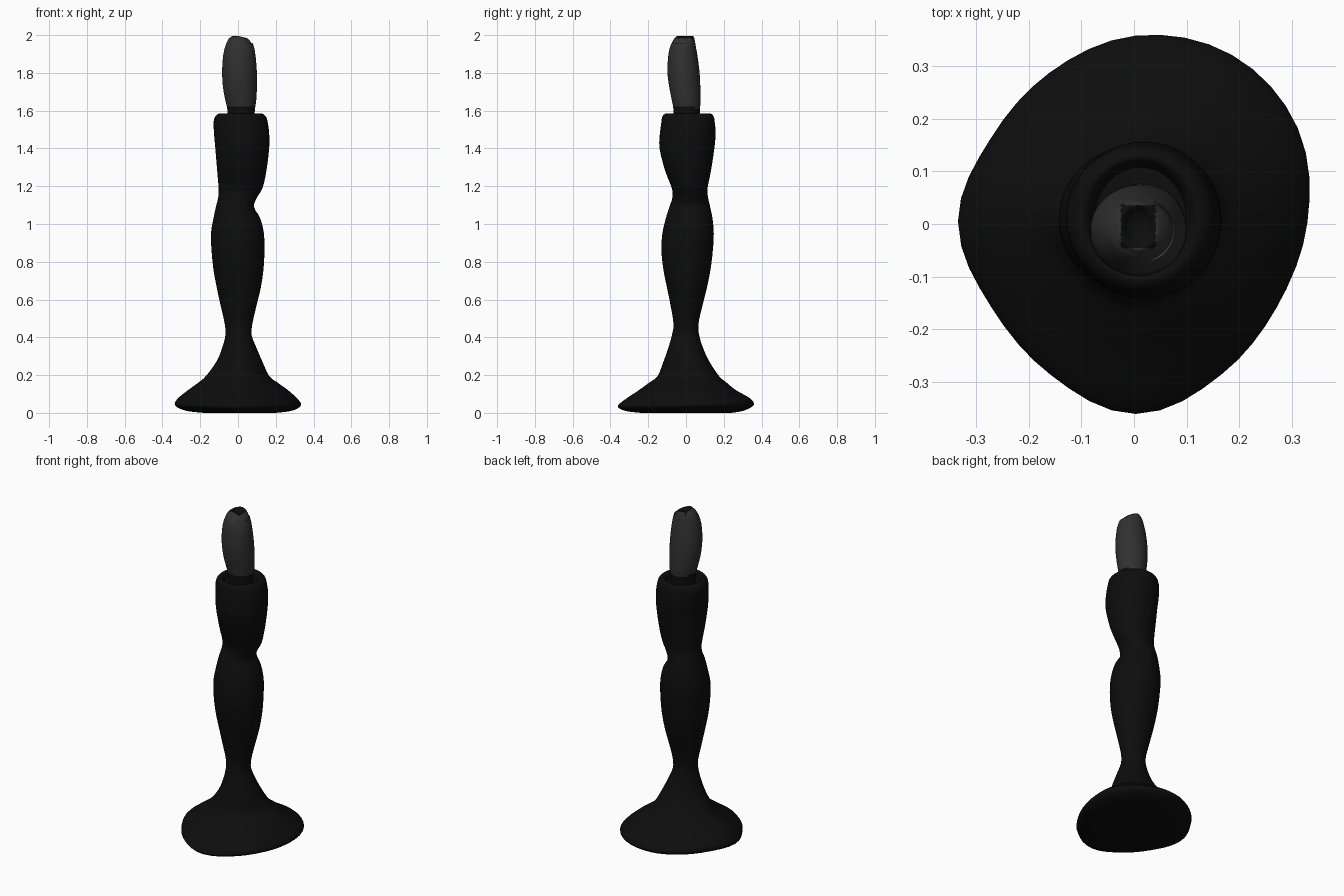
import bpy, bmesh, math

if "Cube" in bpy.data.objects:
    bpy.data.objects.remove(bpy.data.objects["Cube"])

SIDES = 48
# Outline radii of the lopsided foot, every 30 degrees
FOOT = [.325, .355, .365, .352, .325, .315, .335, .315, .325, .355, .325, .31]


def material(name, value):
    m = bpy.data.materials.new(name)
    m.diffuse_color = (value, value, value, 1)
    m.use_nodes = True
    m.node_tree.nodes["Principled BSDF"].inputs["Base Color"].default_value = m.diffuse_color
    return m


black = material("black", 0.004)
wax = material("charcoal wax", 0.03)


def spline(a, b, c, d, t):
    return 0.5 * (2 * b + (c - a) * t + (2 * a - 5 * b + 4 * c - d) * t * t
                  + (3 * b - a - 3 * c + d) * t ** 3)


def smooth_rings(rings, steps):
    out = []
    for i in range(len(rings) - 1):
        four = [rings[max(0, min(len(rings) - 1, i + k))] for k in (-1, 0, 1, 2)]
        for s in range(steps):
            out.append([spline(*v, s / steps) for v in zip(*four)])
    return out + [list(rings[-1])]


def foot_outline():
    pts = []
    for i in range(SIDES):
        a = i / SIDES * 12
        k, t = int(a), a % 1
        r = spline(*[FOOT[(k + j) % 12] for j in (-1, 0, 1, 2)], t)
        ang = i / SIDES * math.tau
        pts.append((r * math.cos(ang), r * math.sin(ang)))
    for_axis = []
    for axis in zip(*pts):
        lo, hi = min(axis), max(axis)
        for_axis.append([2 * (v - lo) / (hi - lo) - 1 for v in axis])
    return list(zip(*for_axis))


OUTLINE = foot_outline()


def loft(name, rings, mats, steps=3, blend=lambda z: 0, shift=lambda x, z: 0, rule=None):
    """Skin a stack of rings given as z, x min, x max, y min, y max."""
    bm = bmesh.new()
    loops = []
    for z, x0, x1, y0, y1 in smooth_rings(rings, steps):
        w, loop = blend(z), []
        for i, (ox, oy) in enumerate(OUTLINE):
            ang = i / SIDES * math.tau
            u = math.cos(ang) * (1 - w) + ox * w
            v = math.sin(ang) * (1 - w) + oy * w
            x = (x0 + x1) / 2 + u * (x1 - x0) / 2
            y = (y0 + y1) / 2 + v * (y1 - y0) / 2
            loop.append(bm.verts.new((x, y, z + shift(x, z))))
        loops.append(loop)
    for a, b in zip(loops, loops[1:]):
        for i in range(SIDES):
            j = (i + 1) % SIDES
            bm.faces.new((a[i], a[j], b[j], b[i]))
    bm.faces.new(loops[0][::-1])
    bm.faces.new(loops[-1])
    for f in bm.faces:
        f.smooth = True
        if rule:
            f.material_index = rule(f.calc_center_median())
    me = bpy.data.meshes.new(name)
    bm.to_mesh(me)
    bm.free()
    for m in mats:
        me.materials.append(m)
    ob = bpy.data.objects.new(name, me)
    bpy.context.collection.objects.link(ob)
    bpy.context.view_layer.objects.active = ob
    ob.select_set(True)
    bpy.ops.object.shade_smooth_by_angle(angle=math.radians(50))
    ob.select_set(False)


# Spreading foot and its underside
foot = [
    (.0, -.18, .20, -.24, .24), (.01, -.27, .28, -.32, .30),
    (.03, -.322, .325, -.36, .345), (.05, -.335, .333, -.35, .36),
    (.08, -.315, .31, -.31, .335), (.12, -.265, .265, -.25, .265),
    (.16, -.21, .21, -.195, .215), (.195, -.17, .165, -.15, .175)]
# Wavy stem, swelling twice up to the socket
stem = [
    (.27, -.115, .13, -.12, .125), (.34, -.085, .10, -.095, .092),
    (.41, -.067, .073, -.075, .07), (.47, -.07, .076, -.066, .066),
    (.56, -.09, .096, -.08, .085), (.66, -.112, .12, -.1, .11),
    (.76, -.13, .135, -.12, .13), (.86, -.14, .14, -.13, .142),
    (.95, -.143, .137, -.125, .147), (1.03, -.13, .118, -.107, .14),
    (1.09, -.117, .085, -.088, .128), (1.14, -.105, .10, -.072, .117),
    (1.19, -.103, .13, -.075, .114), (1.28, -.11, .15, -.11, .132),
    (1.4, -.12, .165, -.14, .15), (1.48, -.127, .165, -.138, .157)]
# Rounded rim and shallow well for the candle
rim = [
    (1.54, -.129, .157, -.13, .152), (1.57, -.12, .147, -.125, .146),
    (1.585, -.10, .125, -.107, .13), (1.575, -.085, .11, -.098, .118),
    (1.55, -.075, .10, -.09, .108)]
loft("candlestick", foot + stem + rim, [black],
     blend=lambda z: max(0, min(1, (.5 - z) / .3)))

# Bulging candle with a dark base band and dark hollow at the tip
candle = [
    (1.53, -.052, .084, -.063, .07), (1.61, -.057, .09, -.067, .074),
    (1.65, -.066, .096, -.074, .077), (1.72, -.079, .10, -.088, .076),
    (1.8, -.084, .10, -.098, .072), (1.88, -.08, .094, -.095, .062),
    (1.935, -.069, .085, -.085, .053), (1.975, -.053, .07, -.067, .046),
    (1.99, -.038, .057, -.055, .042), (1.996, -.025, .042, -.046, .036),
    (1.982, -.012, .026, -.028, .022)]


def candle_colour(c):
    band = c.z < 1.62 - .08 * c.y
    tip = c.z > 1.95 and -.025 < c.x < .041 and -.046 < c.y < .036
    return 1 if band or tip else 0


loft("candle", candle, [wax, black], steps=4, rule=candle_colour,
     shift=lambda x, z: -.25 * max(0, x) if z > 1.96 else 0)
